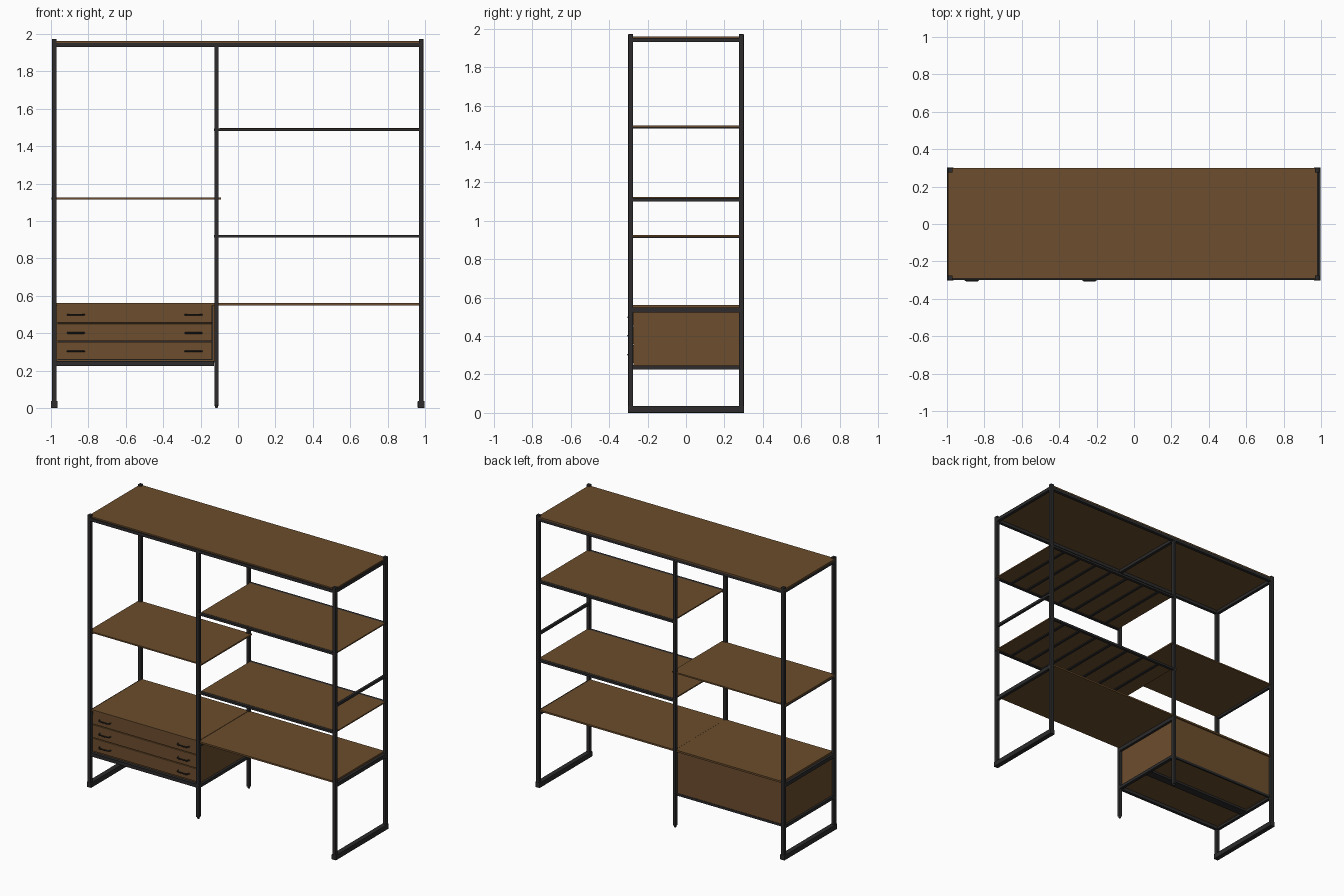
import bpy, bmesh
from mathutils import Vector

cube = bpy.data.objects.get("Cube")
if cube:
    bpy.data.objects.remove(cube, do_unlink=True)


def material(name, rgb, rough):
    m = bpy.data.materials.new(name)
    m.use_nodes = True
    m.diffuse_color = (*rgb, 1)
    node = m.node_tree.nodes["Principled BSDF"]
    node.inputs["Base Color"].default_value = (*rgb, 1)
    node.inputs["Roughness"].default_value = rough
    return m


WOOD = material("walnut wood", (0.15, 0.075, 0.026), 0.6)
METAL = material("black metal", (0.026, 0.024, 0.025), 0.5)


def box(name, x, y, z, mat, bevel=0.0):
    """Box from (min, max) ranges on each axis."""
    bm = bmesh.new()
    bmesh.ops.create_cube(bm, size=1)
    for v in bm.verts:
        v.co = Vector([(a + b) / 2 + c * (b - a) for (a, b), c in zip((x, y, z), v.co)])
    mesh = bpy.data.meshes.new(name)
    bm.to_mesh(mesh)
    bm.free()
    mesh.materials.append(mat)
    obj = bpy.data.objects.new(name, mesh)
    bpy.context.collection.objects.link(obj)
    if bevel:
        mod = obj.modifiers.new("soft edges", "BEVEL")
        mod.width = bevel
        mod.segments = 2
    return obj


def around(c, half):
    return (c - half, c + half)


LEFT, MID, RIGHT = -0.983, -0.115, 0.979
POST, DEPTH = 0.012, 0.288
INNER = (-DEPTH + POST, DEPTH - POST)
SIDES = (("front", -DEPTH), ("back", DEPTH))

# Upright posts, with tapered tips on the middle pair
for side, y in SIDES:
    for name, x in (("right", LEFT), ("left", RIGHT)):
        box(f"{side}_{name}_post", around(x, POST), around(y, 0.013), (0.02, 1.972), METAL, 0.002)
    box(f"{side}_middle_post", around(MID, 0.011), around(y, POST), (0.015, 1.935), METAL, 0.002)
    bpy.ops.mesh.primitive_cone_add(vertices=16, radius1=0.006, radius2=0.012,
                                    depth=0.02, location=(MID, y, 0.01))
    tip = bpy.context.object
    tip.name = f"{side}_middle_foot"
    tip.data.materials.append(METAL)

# Floor runners and end rails
for name, x in (("right", LEFT), ("left", RIGHT)):
    box(f"{name}_floor_runner", around(x, 0.018), (-0.303, 0.303), (0, 0.037), METAL, 0.003)
    box(f"{name}_middle_rail", around(x, 0.009), INNER, (1.1, 1.118), METAL)
for name, x in (("right", LEFT), ("middle", MID), ("left", RIGHT)):
    box(f"{name}_top_rail", around(x, 0.011), INNER, (1.93, 1.952), METAL)
    box(f"{name}_desk_rail", around(x, 0.011), INNER, (0.522, 0.549), METAL)
for name, x in (("right", LEFT), ("middle", MID)):
    box(f"{name}_cabinet_rail", around(x, 0.011), INNER, (0.225, 0.247), METAL)

# Top frame and board
for side, y in SIDES:
    box(f"{side}_top_rail", (LEFT, RIGHT), around(y, 0.011), (1.93, 1.952), METAL)
box("top_board", (-0.995, 0.982), (-0.292, 0.3), (1.952, 1.961), WOOD)

# Desk boards meeting at the middle posts
box("desk_board_right", (-0.975, MID - 0.001), (-0.288, 0.29), (0.549, 0.562), WOOD)
box("desk_board_left", (MID + 0.001, 0.97), (-0.288, 0.29), (0.549, 0.561), WOOD)

# Plain shelf
box("plain_shelf", (-0.997, -0.092), (-0.284, 0.29), (1.115, 1.125), WOOD)

# Slatted shelves
for name, z in (("upper", 1.496), ("lower", 0.926)):
    box(f"{name}_shelf_board", (-0.1, 0.985), (-0.277, 0.277), (z - 0.009, z), WOOD)
    for side, y in SIDES:
        box(f"{name}_shelf_{side}_rail", (-0.127, 0.993), around(y, 0.01), (z - 0.016, z - 0.001), METAL)
    for i in range(7):
        x = 0.02 + i * 0.14
        box(f"{name}_shelf_slat_{i + 1}", around(x, 0.009), INNER, (z - 0.016, z - 0.009), METAL)

# Drawer cabinet carcass
CAB = (-0.972, -0.127)
box("cabinet_bottom", CAB, (-0.272, 0.274), (0.247, 0.257), WOOD)
box("cabinet_back", CAB, (0.268, 0.28), (0.247, 0.549), WOOD)
for name, x in (("right", CAB[0]), ("middle", CAB[1])):
    box(f"cabinet_{name}_panel", around(x, 0.006), (-0.274, 0.274), (0.243, 0.549), WOOD)
box("cabinet_front_rail", CAB, around(-DEPTH + 0.004, 0.011), (0.225, 0.25), METAL)
box("cabinet_back_rail", CAB, around(DEPTH - 0.011, 0.006), (0.23, 0.247), METAL)
box("cabinet_centre_support", CAB, around(0, 0.03), (0.232, 0.247), METAL)


def handle(name, x, z):
    """Bowed pull with its ends on the drawer front."""
    curve = bpy.data.curves.new(name, "CURVE")
    curve.dimensions = "3D"
    curve.bevel_depth = 0.0045
    curve.bevel_resolution = 2
    path = curve.splines.new("POLY")
    shape = ((-0.045, -0.278), (-0.04, -0.295), (-0.03, -0.302),
             (0.03, -0.302), (0.04, -0.295), (0.045, -0.278))
    path.points.add(len(shape) - 1)
    for p, (dx, y) in zip(path.points, shape):
        p.co = (x + dx, y, z, 1)
    curve.materials.append(METAL)
    obj = bpy.data.objects.new(name, curve)
    bpy.context.collection.objects.link(obj)


# Drawers with two handles each
box("drawer_recess", CAB, (-0.27, -0.264), (0.25, 0.549), METAL)
for i in range(3):
    z = 0.306 + i * 0.098
    box(f"drawer_front_{i + 1}", (-0.966, -0.138), (-0.281, -0.268), around(z, 0.0465), WOOD, 0.002)
    for side, x in (("right", -0.867), ("left", -0.238)):
        handle(f"drawer_{side}_handle_{i + 1}", x, z - 0.003)
